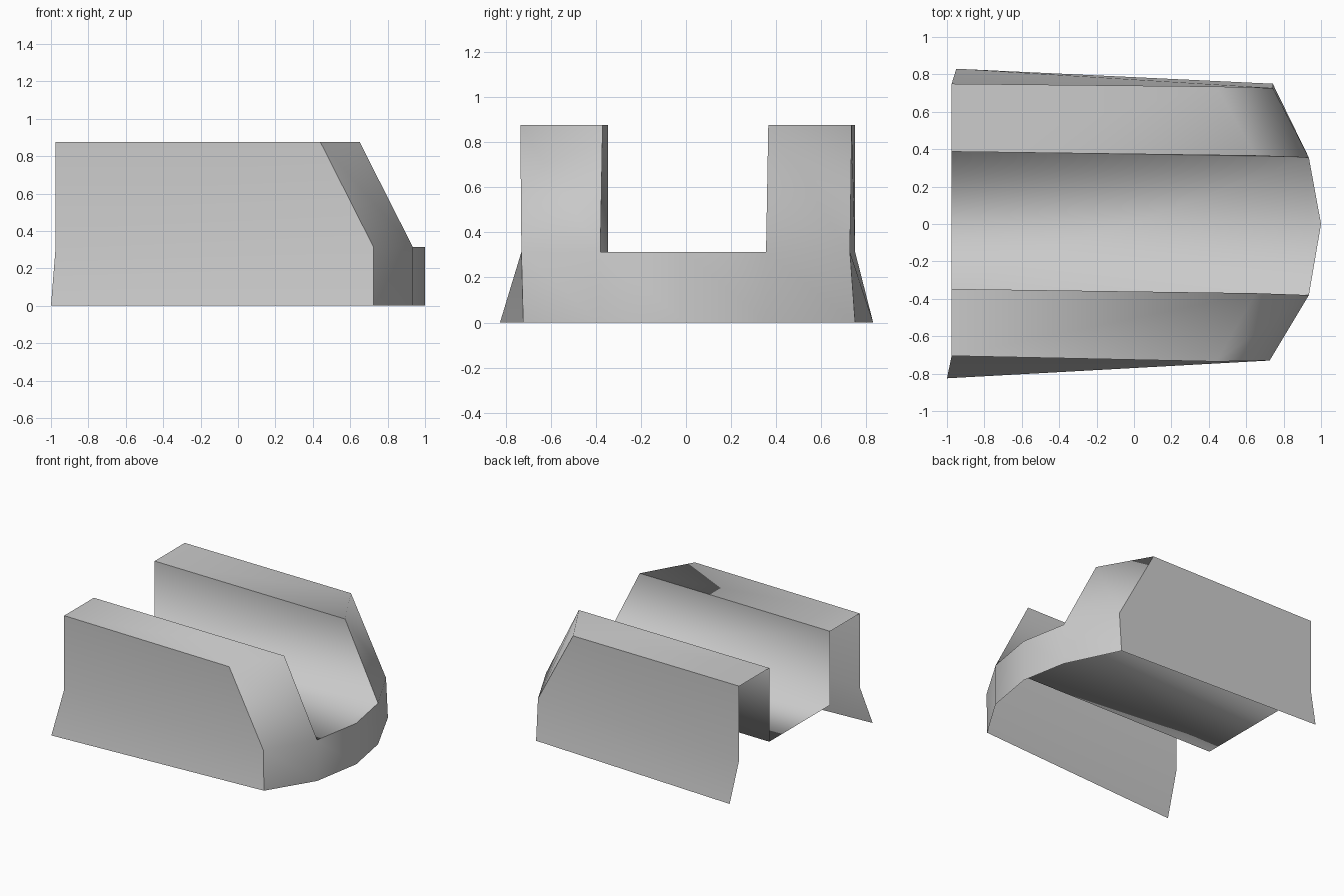
import bpy
import bmesh

if "Cube" in bpy.data.objects:
    bpy.data.objects.remove(bpy.data.objects["Cube"], do_unlink=True)

# Single plain grey finish
grey = bpy.data.materials.new("light_grey")
grey.use_nodes = True
COLOR = (0.6, 0.6, 0.6, 1)
grey.diffuse_color = COLOR
grey.node_tree.nodes["Principled BSDF"].inputs["Base Color"].default_value = COLOR

FLOOR, TOP = 0.313, 0.876
BACK = -0.975


def sheet(name, grids, flip=False):
    """Join grids of points (rows of equal length) into one welded smooth sheet."""
    bm = bmesh.new()
    for rows in grids:
        verts = [[bm.verts.new(p) for p in row] for row in rows]
        for low, high in zip(verts, verts[1:]):
            for i in range(len(low) - 1):
                bm.faces.new((low[i], low[i + 1], high[i + 1], high[i]))
    bmesh.ops.remove_doubles(bm, verts=bm.verts, dist=0.0005)
    if flip:
        bmesh.ops.reverse_faces(bm, faces=bm.faces)
    for face in bm.faces:
        face.smooth = True
    mesh = bpy.data.meshes.new(name)
    bm.to_mesh(mesh)
    bm.free()
    mesh.materials.append(grey)
    obj = bpy.data.objects.new(name, mesh)
    bpy.context.collection.objects.link(obj)


def side(back_out, back_in, foot, top_out, top_in, base_out, base_in, nose):
    """Key points of one tower; the two sides differ slightly."""
    return {
        "back_foot": foot,
        "back_knee": (BACK, back_out, FLOOR),
        "back_out": (BACK, back_out, TOP),
        "back_in": (BACK, back_in, TOP),
        "back_floor": (BACK, back_in, FLOOR),
        "top_out": (0.44, top_out, TOP),
        "top_in": (0.65, top_in, TOP),
        "base_out": (nose[0], base_out, FLOOR),
        "base_in": (0.935, base_in, FLOOR),
        "nose_out": nose,
        "nose_in": (0.935, base_in, 0),
    }


right = side(-0.705, -0.347, (-1, -0.825, 0), -0.735, -0.37, -0.73, -0.38, (0.725, -0.722, 0))
left = side(0.75, 0.387, (-0.95, 0.83, 0), 0.735, 0.365, 0.727, 0.355, (0.742, 0.75, 0))
tip_top, tip_low = (1, 0, FLOOR), (1, 0, 0)


def pick(s, *keys):
    return [s[k] for k in keys]


# Outer walls, flared out towards the back foot
for label, s in (("right", right), ("left", left)):
    sheet(label + "_outer_wall", [[
        pick(s, "back_foot", "nose_out"),
        pick(s, "back_knee", "base_out"),
        pick(s, "back_out", "top_out"),
    ]], flip=(s is left))

# Tower tops running down the slopes into the rounded nose
outer = ("back_out", "top_out", "base_out", "nose_out")
inner = ("back_in", "top_in", "base_in", "nose_in")
sheet("tops_and_nose", [
    [pick(right, *outer), pick(right, *inner)],
    [pick(left, *inner), pick(left, *outer)],
    [pick(right, "base_in", "nose_in"), [tip_top, tip_low], pick(left, "base_in", "nose_in")],
])

# Central channel: inner walls and floor, with the pointed front lip
bend_r, bend_l = right["base_in"], left["base_in"]
sheet("channel", [[
    pick(right, "back_in", "top_in"),
    pick(right, "back_floor", "base_in"),
    pick(left, "back_floor", "base_in"),
    pick(left, "back_in", "top_in"),
]])
channel = bpy.data.objects["channel"].data
bm = bmesh.new()
bm.from_mesh(channel)
near = lambda p: min(bm.verts, key=lambda v: sum((a - b) ** 2 for a, b in zip(v.co, p)))
corner_r, corner_l = near(bend_r), near(bend_l)
lip = bm.faces.new((corner_r, bm.verts.new(tip_top), corner_l))
lip.smooth = True
bm.to_mesh(channel)
bm.free()
